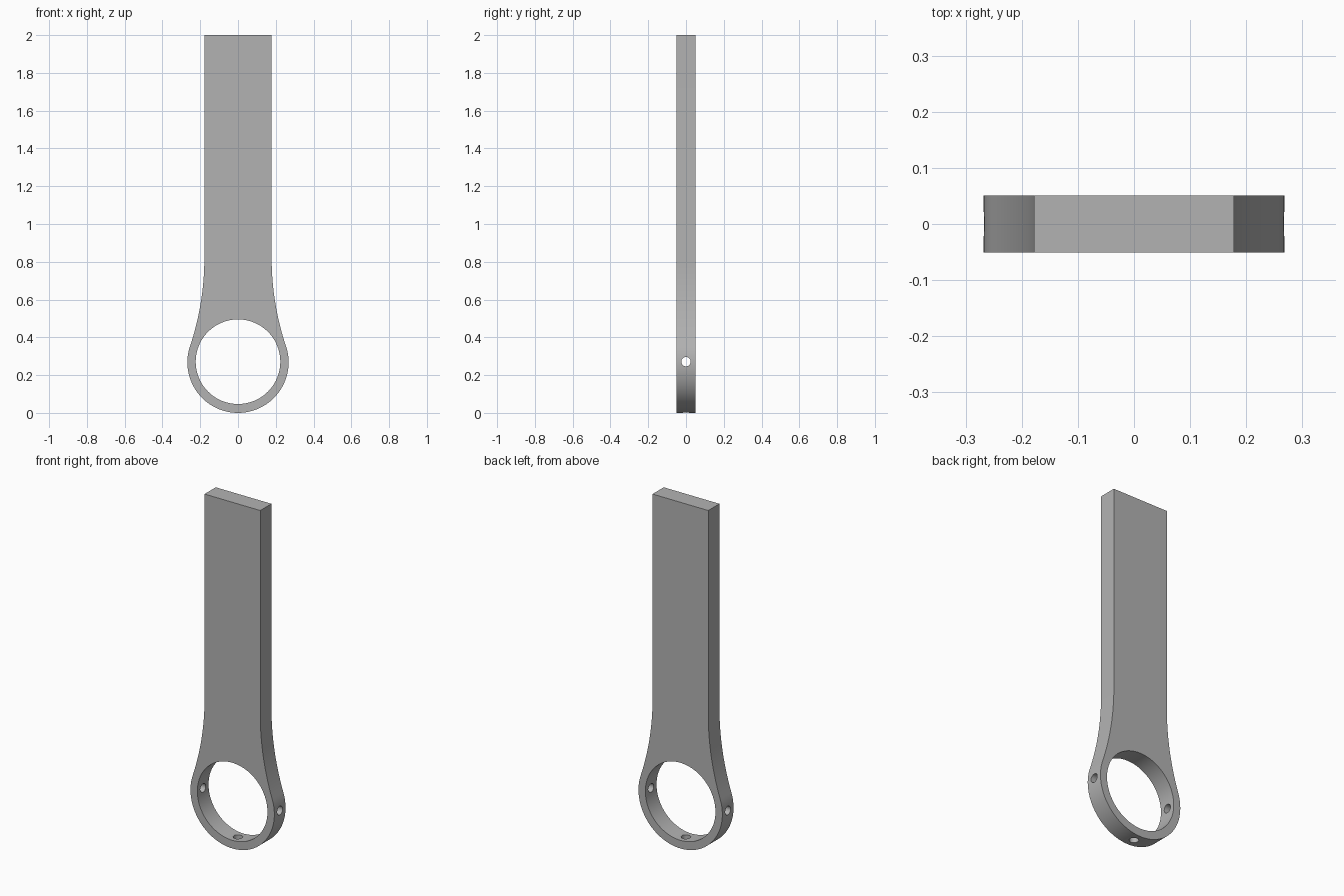
import bpy, bmesh, math
from mathutils import Matrix, Vector

cube = bpy.data.objects.get("Cube")
if cube:
    bpy.data.objects.remove(cube, do_unlink=True)

HALF_T = 0.051          # half thickness of the plate
HALF_W = 0.178          # half width of the shank
TOP = 2.0
R_OUT, R_IN = 0.268, 0.224
CZ = 0.268              # ring centre height
FLARE_Z = 0.82          # where the shank starts to flare
PIN_R = 0.025

# Flare radius that is tangent to both the shank edge and the ring
dz = FLARE_Z - CZ
FLARE_R = (HALF_W**2 + dz**2 - R_OUT**2) / (2 * (R_OUT - HALF_W))
flare_x = HALF_W + FLARE_R
join = math.atan2(dz, flare_x)

metal = bpy.data.materials.new("grey metal")
metal.use_nodes = True
grey = (0.45, 0.45, 0.45, 1)
metal.diffuse_color = grey
metal.node_tree.nodes["Principled BSDF"].inputs["Base Color"].default_value = grey


def arc(cx, cz, r, a0, a1, n):
    return [(cx + r * math.cos(a0 + (a1 - a0) * i / n),
             cz + r * math.sin(a0 + (a1 - a0) * i / n)) for i in range(n + 1)]


def make_object(name, bm):
    bmesh.ops.recalc_face_normals(bm, faces=bm.faces)
    mesh = bpy.data.meshes.new(name)
    bm.to_mesh(mesh)
    bm.free()
    mesh.materials.append(metal)
    obj = bpy.data.objects.new(name, mesh)
    bpy.context.collection.objects.link(obj)
    return obj


def cylinder(name, r, length, direction, centre, sides):
    bm = bmesh.new()
    turn = Vector(direction).to_track_quat('Z', 'Y').to_matrix().to_4x4()
    bmesh.ops.create_cone(bm, cap_ends=True, segments=sides, radius1=r, radius2=r,
                          depth=length, matrix=Matrix.Translation(centre) @ turn)
    obj = make_object(name, bm)
    obj.hide_render = True
    return obj


# Outline: right half from the bottom of the ring up to the shank, then mirrored
half = arc(0, CZ, R_OUT, -math.pi / 2, join, 40)
half += arc(flare_x, FLARE_Z, FLARE_R, math.pi + join, math.pi, 16)[1:]
half.append((HALF_W, TOP))
outline = half + [(-x, z) for x, z in reversed(half[1:])]

bm = bmesh.new()
face = bm.faces.new([bm.verts.new((x, -HALF_T, z)) for x, z in outline])
ext = bmesh.ops.extrude_face_region(bm, geom=[face])
bmesh.ops.translate(bm, vec=(0, 2 * HALF_T, 0),
                    verts=[v for v in ext["geom"] if isinstance(v, bmesh.types.BMVert)])
handle = make_object("ring_handle", bm)

# Ring opening, and the small pin holes on both sides and underneath
ring_centre = Vector((0, 0, CZ + 0.003))
cutters = [cylinder("ring_opening_cutter", R_IN, 0.4, (0, 1, 0), ring_centre, 96)]
for label, d in (("left", (1, 0, 0)), ("right", (-1, 0, 0)), ("bottom", (0, 0, -1))):
    cutters.append(cylinder(label + "_pin_hole_cutter", PIN_R, 0.2, d,
                            ring_centre + Vector(d) * 0.25, 32))

bpy.context.view_layer.objects.active = handle
for cutter in cutters:
    mod = handle.modifiers.new(cutter.name, 'BOOLEAN')
    mod.operation = 'DIFFERENCE'
    mod.solver = 'EXACT'
    mod.object = cutter
    bpy.ops.object.modifier_apply(modifier=mod.name)
for cutter in cutters:
    bpy.data.objects.remove(cutter, do_unlink=True)

# Smooth curved walls, keep the rims sharp
bpy.ops.object.select_all(action='DESELECT')
handle.select_set(True)
bpy.ops.object.shade_smooth_by_angle(angle=math.radians(30))
